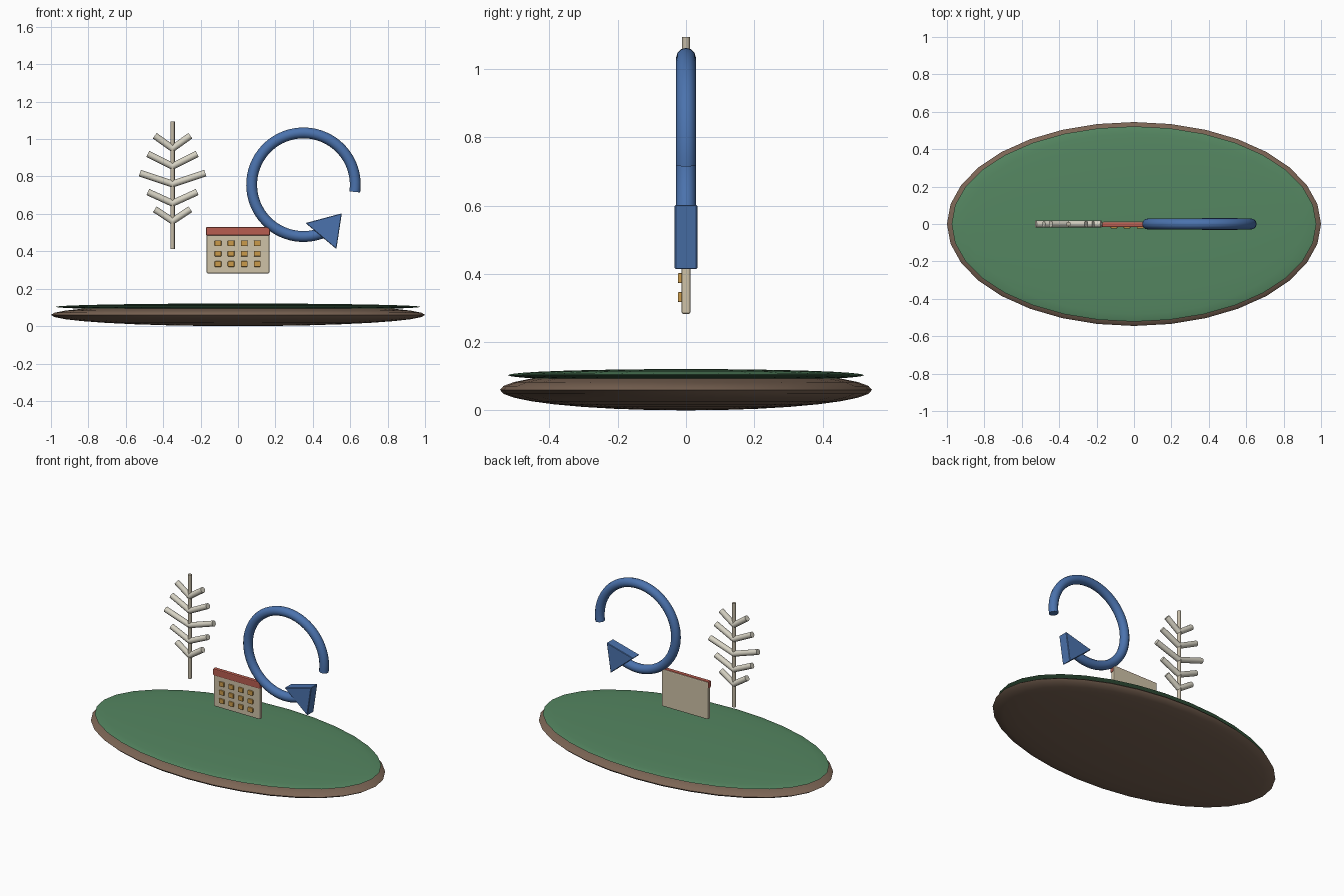
import bpy, bmesh, math
from mathutils import Vector

if "Cube" in bpy.data.objects:
    bpy.data.objects.remove(bpy.data.objects["Cube"])


def material(name, rgb):
    m = bpy.data.materials.new(name)
    m.diffuse_color = (*rgb, 1)
    m.use_nodes = True
    m.node_tree.nodes["Principled BSDF"].inputs["Base Color"].default_value = m.diffuse_color
    return m


SOIL = material("soil", (0.20, 0.13, 0.09))
GRASS = material("grass", (0.09, 0.24, 0.12))
WOOD = material("bark", (0.55, 0.49, 0.38))
PALE = material("pale_branch", (0.68, 0.65, 0.55))
PAGE = material("page", (0.62, 0.54, 0.39))
RED = material("red", (0.48, 0.11, 0.08))
GOLD = material("gold", (0.60, 0.33, 0.07))
BLUE = material("blue", (0.07, 0.17, 0.42))


def finish(name, mat, smooth=True):
    o = bpy.context.object
    o.name = name
    o.data.materials.append(mat)
    if smooth:
        bpy.ops.object.shade_smooth_by_angle(angle=math.radians(40))
    return o


def bevel(o, width, segments=2):
    b = o.modifiers.new("bevel", 'BEVEL')
    b.width, b.segments = width, segments


def disc(name, z, scale, mat):
    bpy.ops.mesh.primitive_uv_sphere_add(segments=32, ring_count=16, location=(0, 0, z))
    bpy.context.object.scale = scale
    bpy.ops.object.transform_apply(location=False, rotation=False, scale=True)
    finish(name, mat)


def rod(name, a, b, radius, mat):
    a, b = Vector(a), Vector(b)
    d = b - a
    bpy.ops.mesh.primitive_cylinder_add(vertices=12, radius=radius, depth=d.length,
                                        location=(a + b) / 2,
                                        rotation=d.to_track_quat('Z', 'Y').to_euler())
    finish(name, mat)


def box(name, lo, hi, mat, width):
    lo, hi = Vector(lo), Vector(hi)
    bpy.ops.mesh.primitive_cube_add(size=1, location=(lo + hi) / 2)
    bpy.context.object.scale = hi - lo
    bpy.ops.object.transform_apply(location=False, rotation=False, scale=True)
    bevel(finish(name, mat, smooth=False), width)


# Island base
disc("soil_base", 0.06, (1.0, 0.545, 0.06), SOIL)
disc("grass_top", 0.103, (0.975, 0.522, 0.018), GRASS)

# Tree with paired branches: (base height, reach, rise)
TX = -0.35
rod("tree_trunk", (TX, 0, 0.412), (TX, 0, 1.094), 0.012, WOOD)
for i, (z, reach, rise) in enumerate([(0.95, 0.095, 0.068), (0.855, 0.132, 0.066),
                                      (0.76, 0.175, 0.058), (0.657, 0.132, 0.06),
                                      (0.562, 0.095, 0.063)]):
    for side in (-1, 1):
        rod(f"branch_{i}_{'left' if side < 0 else 'right'}", (TX, 0, z),
            (TX + side * reach, 0, z + rise), 0.018, PALE)

# Panel with red header and a grid of tiles
box("panel", (-0.168, -0.013, 0.282), (0.168, 0.013, 0.526), PAGE, 0.006)
box("panel_header", (-0.171, -0.017, 0.485), (0.171, 0.009, 0.53), RED, 0.005)
for row in range(3):
    for col in range(4):
        x, z = -0.107 + 0.07 * col, 0.332 + 0.0555 * row
        box(f"tile_{row}_{col}", (x - 0.018, -0.024, z - 0.015),
            (x + 0.018, -0.010, z + 0.015), GOLD, 0.004)

# Ring arc
CX, CZ, R = 0.35, 0.756, 0.277
curve = bpy.data.curves.new("ring_arc", 'CURVE')
curve.dimensions = '3D'
curve.bevel_depth, curve.bevel_resolution, curve.use_fill_caps = 0.029, 4, True
spline = curve.splines.new('POLY')
N = 56
spline.points.add(N)
for i in range(N + 1):
    t = math.radians(-8 + 302 * i / N)
    spline.points[i].co = (CX + R * math.cos(t), 0, CZ + R * math.sin(t), 1)
arc = bpy.data.objects.new("ring_arc", curve)
bpy.context.collection.objects.link(arc)
bpy.ops.object.select_all(action='DESELECT')
arc.select_set(True)
bpy.context.view_layer.objects.active = arc
bpy.ops.object.convert(target='MESH')
finish("ring_arc", BLUE)

# Triangular arrowhead
bm = bmesh.new()
face = bm.faces.new([bm.verts.new((x, -0.033, z)) for x, z in
                     [(0.361, 0.551), (0.526, 0.412), (0.555, 0.603)]])
ext = bmesh.ops.extrude_face_region(bm, geom=[face])
bmesh.ops.translate(bm, vec=(0, 0.066, 0),
                    verts=[v for v in ext["geom"] if isinstance(v, bmesh.types.BMVert)])
bmesh.ops.recalc_face_normals(bm, faces=bm.faces)
mesh = bpy.data.meshes.new("arrowhead")
bm.to_mesh(mesh)
bm.free()
mesh.materials.append(BLUE)
head = bpy.data.objects.new("arrowhead", mesh)
bpy.context.collection.objects.link(head)
bevel(head, 0.003, 1)
